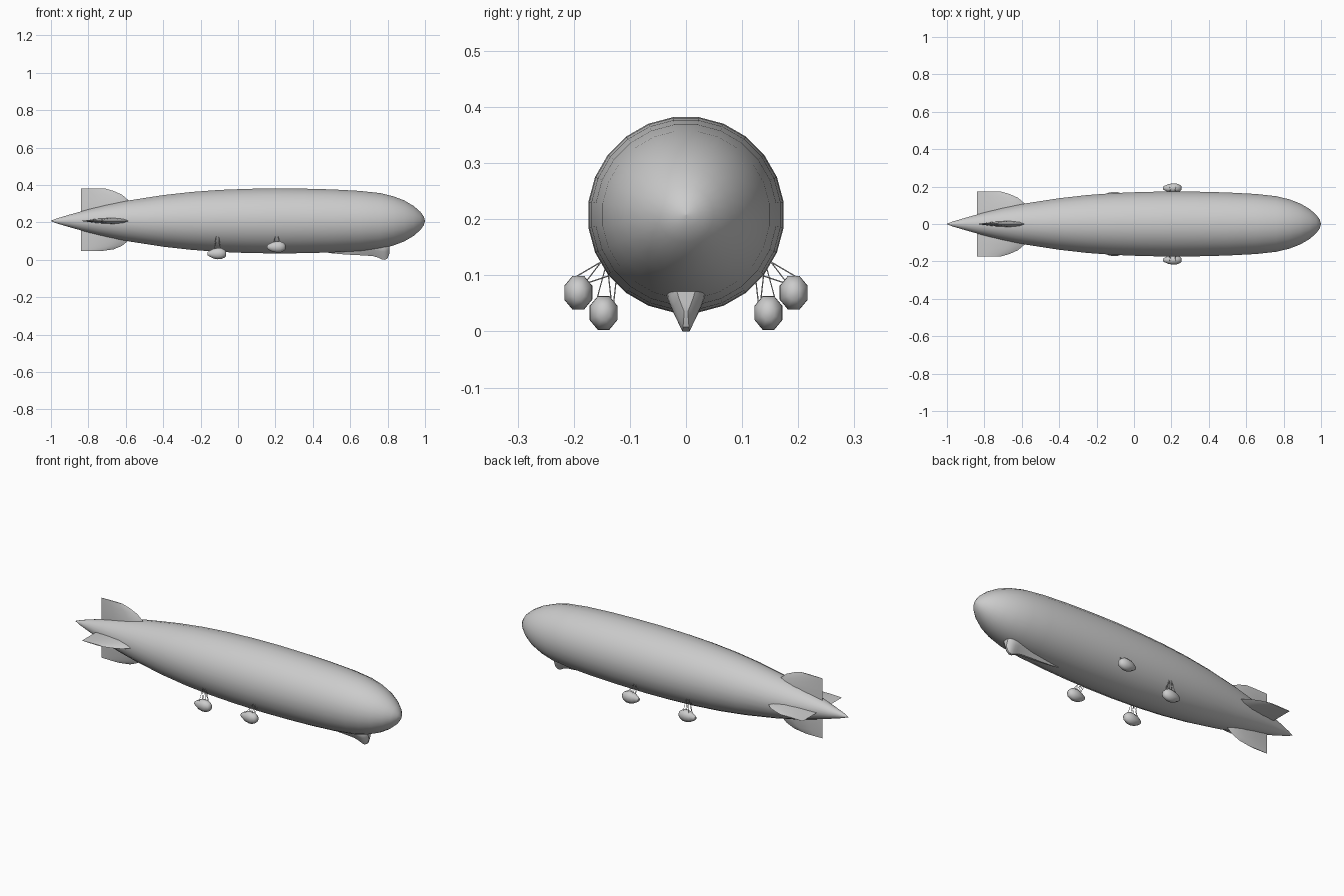
import bpy, bmesh, math
from mathutils import Vector

if "Cube" in bpy.data.objects:
    bpy.data.objects.remove(bpy.data.objects["Cube"])

AXIS_Z = 0.208


def make_object(name, bm, smooth=40):
    bmesh.ops.remove_doubles(bm, verts=bm.verts, dist=1e-5)
    bmesh.ops.recalc_face_normals(bm, faces=bm.faces)
    mesh = bpy.data.meshes.new(name)
    bm.to_mesh(mesh)
    bm.free()
    ob = bpy.data.objects.new(name, mesh)
    bpy.context.collection.objects.link(ob)
    bpy.ops.object.select_all(action='DESELECT')
    bpy.context.view_layer.objects.active = ob
    ob.select_set(True)
    bpy.ops.object.shade_smooth_by_angle(angle=math.radians(smooth))
    return ob


def loft(name, rings, smooth=40):
    """Skin a list of closed rings and cap both ends."""
    bm = bmesh.new()
    loops = [[bm.verts.new(p) for p in ring] for ring in rings]
    n = len(loops[0])
    for a, b in zip(loops, loops[1:]):
        for i in range(n):
            j = (i + 1) % n
            bm.faces.new((a[i], a[j], b[j], b[i]))
    bm.faces.new(loops[0])
    bm.faces.new(loops[-1][::-1])
    return make_object(name, bm, smooth)


def ellipse(x, cy, cz, ry, rz, n, turn=0.0):
    return [(x, cy + ry * math.cos(math.tau * i / n + turn),
             cz + rz * math.sin(math.tau * i / n + turn)) for i in range(n)]


# Hull: cigar envelope revolved around the x axis
hull = [(-1, .001), (-.97, .013), (-.9, .034), (-.8, .062), (-.7, .087), (-.58, .111),
        (-.4, .139), (-.25, .156), (-.1, .167), (.05, .173), (.2, .1755), (.35, .174),
        (.5, .170), (.65, .162), (.76, .150), (.83, .133), (.89, .110), (.94, .080),
        (.975, .049), (.993, .024), (1, .001)]
loft("hull", [ellipse(x, 0, AXIS_Z, r, r, 24, math.pi / 24) for x, r in hull], 60)


# Tail fins: lens sections that thin out from root to tip
def fin(name, angle, outline):
    rings = []
    for r, x0, x1, t in outline:
        ring = []
        for f, s in ((0, 0), (.3, .6), (.65, 1), (.88, .7), (1, 0), (.88, -.7), (.65, -1), (.3, -.6)):
            w = s * t
            ring.append((x0 + f * (x1 - x0), r * math.cos(angle) - w * math.sin(angle),
                         AXIS_Z + r * math.sin(angle) + w * math.cos(angle)))
        rings.append(ring)
    loft(name, rings, 35)


fin_outline = [(.03, -.84, -.54, .019), (.075, -.84, -.565, .018), (.11, -.84, -.585, .014),
               (.14, -.84, -.62, .009), (.16, -.84, -.665, .005), (.173, -.84, -.71, .002)]
lower_outline = [(r * .95, x0, x1, t) for r, x0, x1, t in fin_outline]
lower_outline[-1] = (.161, -.84, -.73, .002)
fin("upper_fin", math.pi / 2, fin_outline)
fin("lower_fin", -math.pi / 2, lower_outline)
fin("left_fin", math.pi, fin_outline)
fin("right_fin", 0, fin_outline)

# Control gondola: keel-shaped car under the nose
section = [(-.9, 1), (-1, .72), (-.8, .5), (-.45, .2), (-.2, 0),
           (.2, 0), (.45, .2), (.8, .5), (1, .72), (.9, 1)]
stations = [(.44, .045, .004), (.5, .035, .012), (.58, .028, .021), (.66, .024, .028),
            (.72, .020, .032), (.75, .012, .034), (.77, .002, .034), (.785, 0, .032),
            (.8, .008, .026), (.81, .035, .016)]
loft("control_gondola", [[(x, w * u, zb + v * (.085 - zb)) for u, v in section]
                         for x, zb, w in stations], 35)


# Struts: thin rods between two points
def rods(name, pairs, radius=.0011):
    bm = bmesh.new()
    for a, b in pairs:
        a, b = Vector(a), Vector(b)
        d = b - a
        m = d.to_track_quat('Z', 'Y').to_matrix().to_4x4()
        m.translation = (a + b) / 2
        bmesh.ops.create_cone(bm, cap_ends=True, segments=6, radius1=radius, radius2=radius,
                              depth=d.length, matrix=m)
    make_object(name, bm)


# Engine cars: eight-sided eggs hung from the hull on struts
pod = [(-.052, .28), (-.042, .52), (-.022, .86), (0, 1), (.02, .98), (.036, .75), (.046, .42)]
for label, px, py, pz, hull_r in (("forward", .207, .192, .069, .173), ("rear", -.11, .147, .033, .164)):
    for side, s in (("right", 1), ("left", -1)):
        loft(f"{label}_engine_car_{side}",
             [ellipse(px + x, s * py, pz, .027 * k, .0325 * k, 8, math.pi / 8) for x, k in pod], 50)
        pairs = []
        for dx in (-.018, .018):
            for dy, dz, drop in ((.012, .024, .084), (-.014, .02, .084), (-.018, .018, .108)):
                anchor = (px + dx * .4, s * math.sqrt(hull_r ** 2 - drop ** 2), AXIS_Z - drop)
                pairs.append(((px + dx, s * (py + dy), pz + dz), anchor))
        rods(f"{label}_struts_{side}", pairs)
